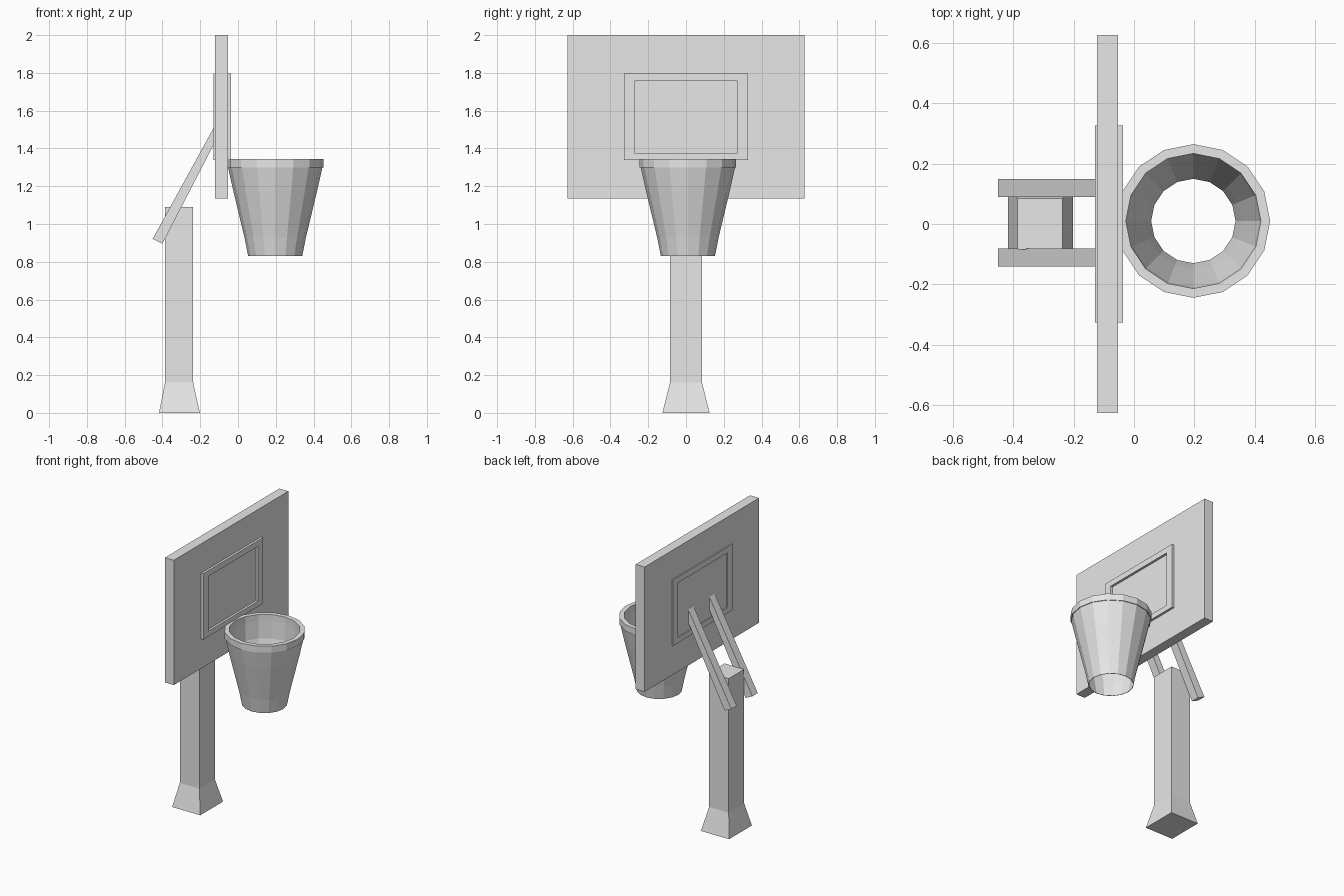
import bpy
import bmesh
from math import sin, cos, tau

if "Cube" in bpy.data.objects:
    bpy.data.objects.remove(bpy.data.objects["Cube"], do_unlink=True)

grey = bpy.data.materials.new("plain grey")
grey.use_nodes = True
grey.diffuse_color = (0.8, 0.8, 0.8, 1)
grey.node_tree.nodes["Principled BSDF"].inputs["Base Color"].default_value = grey.diffuse_color


def finish(name, bm, recalc=True):
    if recalc:
        bmesh.ops.recalc_face_normals(bm, faces=bm.faces)
    mesh = bpy.data.meshes.new(name)
    bm.to_mesh(mesh)
    bm.free()
    mesh.materials.append(grey)
    obj = bpy.data.objects.new(name, mesh)
    bpy.context.collection.objects.link(obj)
    return obj


def loft(name, loops, caps=True, closed=False):
    """Skin a row of equal-length point loops."""
    bm = bmesh.new()
    rows = [[bm.verts.new(p) for p in loop] for loop in loops]
    pairs = list(zip(rows, rows[1:]))
    if closed:
        pairs.append((rows[-1], rows[0]))
    for a, b in pairs:
        for i in range(len(a)):
            j = (i + 1) % len(a)
            bm.faces.new((a[i], a[j], b[j], b[i]))
    if caps:
        bm.faces.new(rows[0][::-1])
        bm.faces.new(rows[-1])
    return finish(name, bm)


def rect_z(x0, x1, y, z):
    return [(x0, -y, z), (x1, -y, z), (x1, y, z), (x0, y, z)]


def rect_x(x, y, z0, z1):
    return [(x, -y, z0), (x, y, z0), (x, y, z1), (x, -y, z1)]


def ring(r, z, sides=16):
    return [(0.197 + r * cos(tau * i / sides), 0.01 + r * sin(tau * i / sides), z)
            for i in range(sides)]


# Post with a flared foot
loft("post", [rect_z(-0.418, -0.202, 0.125, 0),
              rect_z(-0.387, -0.237, 0.085, 0.16),
              rect_z(-0.387, -0.237, 0.085, 1.09)])

# Backboard and the raised target frame that passes through it
loft("backboard", [rect_x(-0.122, 0.627, 1.135, 2),
                   rect_x(-0.053, 0.627, 1.135, 2)])
outer, inner = (0.327, 1.34, 1.797), (0.272, 1.377, 1.757)
loft("target_frame", [rect_x(-0.129, *outer), rect_x(-0.037, *outer),
                      rect_x(-0.037, *inner), rect_x(-0.129, *inner)],
     caps=False, closed=True)

# Sloping struts on both sides of the post
side = [(-0.452, 0.921), (-0.4, 0.896), (-0.12, 1.437), (-0.12, 1.525)]
for label, y0, y1 in (("left", 0.09, 0.149), ("right", -0.141, -0.082)):
    loft(label + "_strut", [[(x, y, z) for x, z in side] for y in (y0, y1)])

# Hoop rim and tapering net
loft("hoop_rim", [ring(0.255, 1.345), ring(0.255, 1.3), ring(0.224, 1.3), ring(0.224, 1.345)],
     caps=False, closed=True)
loft("net", [ring(0.25, 1.3), ring(0.223, 1.18), ring(0.163, 0.93), ring(0.143, 0.83),
             ring(0.14, 0.83), ring(0.16, 0.93), ring(0.22, 1.18), ring(0.224, 1.3)],
     caps=False, closed=True)
